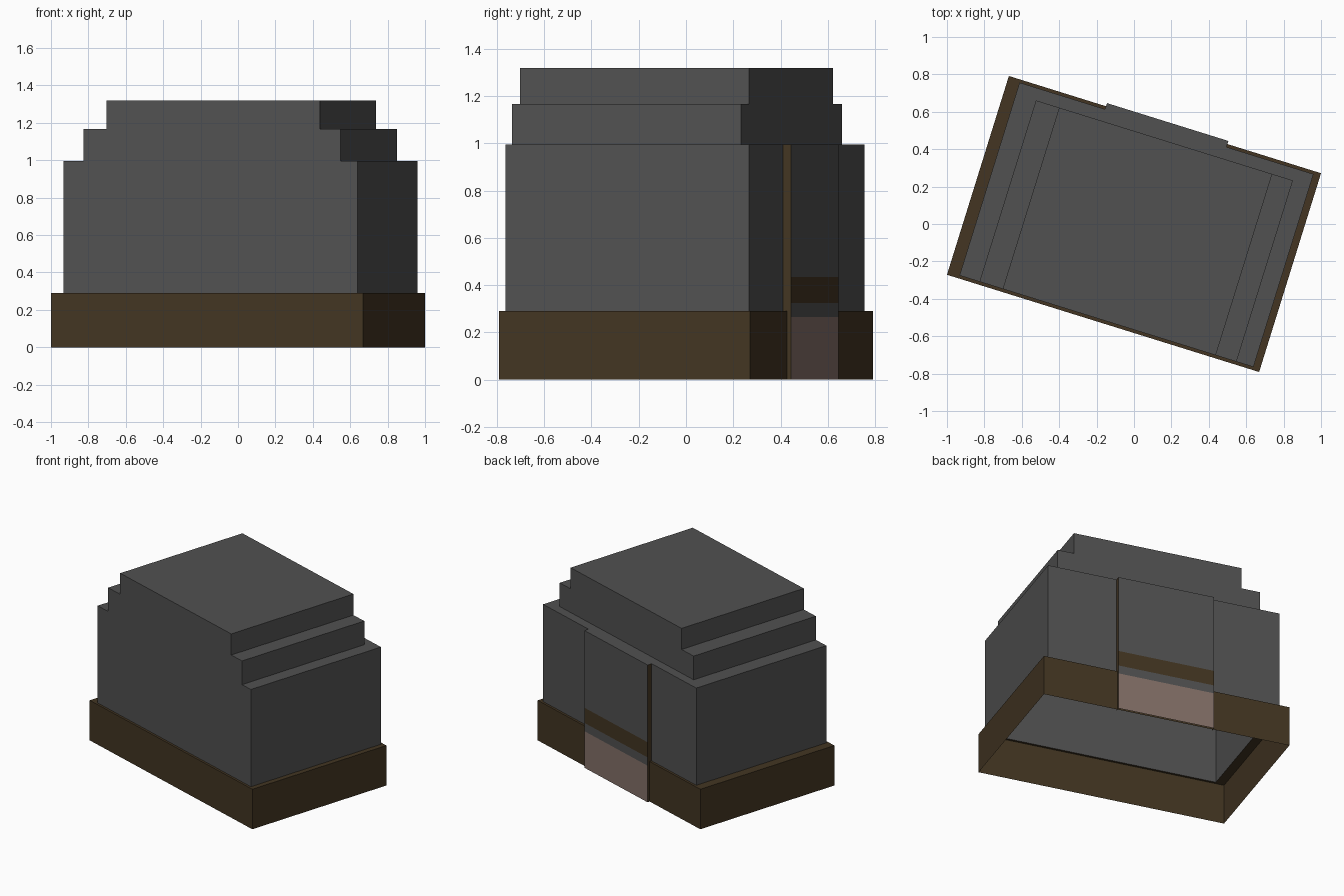
import bpy, bmesh, math

if "Cube" in bpy.data.objects:
    bpy.data.objects.remove(bpy.data.objects["Cube"])

TURN = math.radians(-17.3)   # the whole building is turned about z


def material(name, rgb):
    m = bpy.data.materials.new(name)
    m.diffuse_color = (*rgb, 1.0)
    m.use_nodes = True
    m.node_tree.nodes["Principled BSDF"].inputs["Base Color"].default_value = m.diffuse_color
    return m


grey = material("slate grey", (0.082, 0.082, 0.082))
brown = material("dark brown", (0.056, 0.036, 0.016))
pink = material("dusty pink", (0.235, 0.165, 0.14))


def ring_stack(name, rings, mats, cap=False, rule=None, skip=None):
    """Open shell through rectangles (x0, x1, y0, y1, z), bottom to top."""
    bm = bmesh.new()
    loops = []
    for x0, x1, y0, y1, z in rings:
        corners = ((x0, y0), (x1, y0), (x1, y1), (x0, y1))
        loops.append([bm.verts.new((x, y, z)) for x, y in corners])
    for a, b in zip(loops, loops[1:]):
        for i in range(4):          # sides: front, right, back, left
            if i == skip:
                continue
            j = (i + 1) % 4
            bm.faces.new((a[i], a[j], b[j], b[i]))
    if cap:
        bm.faces.new(loops[-1])
    bm.normal_update()
    flat = [f for f in bm.faces if f.calc_area() < 1e-6]
    bmesh.ops.delete(bm, geom=flat, context='FACES')
    if rule:
        for f in bm.faces:
            f.material_index = rule(f)
    mesh = bpy.data.meshes.new(name)
    bm.to_mesh(mesh)
    bm.free()
    for m in mats:
        mesh.materials.append(m)
    ob = bpy.data.objects.new(name, mesh)
    ob.rotation_euler.z = TURN
    bpy.context.collection.objects.link(ob)
    return ob


base = (-0.874, 0.874, -0.5565, 0.5565)
body = (-0.809, 0.837, -0.54, 0.54)
mid = (-0.697, 0.742, -0.54, 0.475)
top = (-0.567, 0.626, -0.54, 0.475)
door = (-0.33, 0.35, 0.54, 0.574)

# plinth: outer walls and the narrow ledge up to the body
ring_stack("plinth", [(*base, 0), (*base, 0.29), (*body, 0.29)], [brown])

# stepped body, hollow and open below
ring_stack("stepped_body", [(*body, 0.29), (*body, 0.995), (*mid, 0.995),
                            (*mid, 1.167), (*top, 1.167), (*top, 1.32)],
           [grey], cap=True)


# back panel: brown edges, face striped by height
def panel_colour(f):
    if abs(f.normal.x) > 0.5:
        return 1
    z = f.calc_center_median().z
    if z < 0.265:
        return 2
    return 1 if 0.325 < z < 0.435 else 0


ring_stack("back_panel", [(*door, z) for z in (0, 0.265, 0.325, 0.435, 0.995)],
           [grey, brown, pink], cap=True, rule=panel_colour, skip=0)
